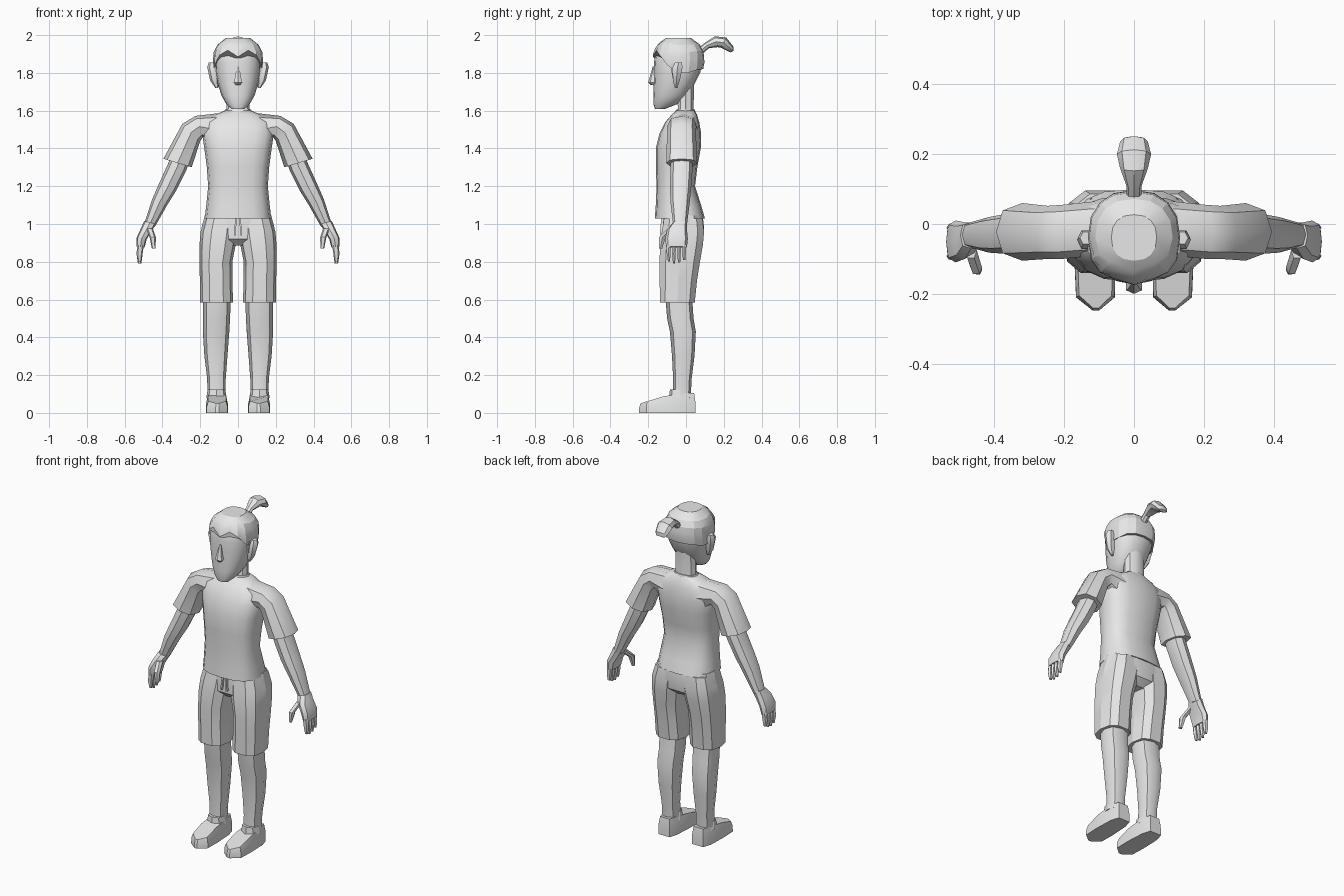
import bpy, bmesh, math

skin = bpy.data.materials.new("plain light grey")
skin.diffuse_color = (0.8, 0.8, 0.8, 1)


def finish(name, bm, mirror=False, angle=32):
    bmesh.ops.recalc_face_normals(bm, faces=bm.faces[:])
    me = bpy.data.meshes.new(name)
    bm.to_mesh(me)
    bm.free()
    ob = bpy.data.objects.new(name, me)
    bpy.context.collection.objects.link(ob)
    me.materials.append(skin)
    if mirror:
        ob.modifiers.new("mirror", 'MIRROR')
    bpy.ops.object.select_all(action='DESELECT')
    ob.select_set(True)
    bpy.context.view_layer.objects.active = ob
    bpy.ops.object.shade_smooth_by_angle(angle=math.radians(angle))
    return ob


def skin_rings(bm, rings):
    rows = [[bm.verts.new(p) for p in r] for r in rings]
    n = len(rows[0])
    for a, b in zip(rows, rows[1:]):
        for i in range(n):
            j = (i + 1) % n
            bm.faces.new((a[i], a[j], b[j], b[i]))
    bm.faces.new(rows[0][::-1])
    bm.faces.new(rows[-1])


def ring(sec, n, power, turn=0.0):
    """Rounded section between two (x, z) side points and two y limits."""
    xa, za, xb, zb, y0, y1 = sec
    pts = []
    for i in range(n):
        t = 2 * math.pi * (i + turn) / n
        c, s = math.cos(t), math.sin(t)
        u = math.copysign(abs(c) ** power, c)
        v = math.copysign(abs(s) ** power, s)
        pts.append(((xa + xb) / 2 + u * (xb - xa) / 2, (y0 + y1) / 2 + v * (y1 - y0) / 2,
                    (za + zb) / 2 + u * (zb - za) / 2))
    return pts


def loft(name, secs, n=8, power=0.8, mirror=False, turn=0.0, angle=32):
    bm = bmesh.new()
    skin_rings(bm, [ring(s, n, power, turn) for s in secs])
    return finish(name, bm, mirror, angle)


def level(z, x0, x1, y0, y1):
    return (x0, z, x1, z, y0, y1)


def wide(z, w, y0, y1):
    return level(z, -w, w, y0, y1)


# Head, neck
HEAD = [(1.61, .035, -.165, -.11), (1.635, .062, -.172, -.045), (1.68, .088, -.172, .01),
        (1.74, .106, -.171, .045), (1.80, .119, -.17, .075), (1.86, .123, -.169, .087),
        (1.91, .118, -.162, .08), (1.95, .093, -.135, .055), (1.972, .055, -.095, .015)]
loft("head", [wide(*s) for s in HEAD], 16, .85)
loft("neck", [wide(1.55, .075, -.065, .05), wide(1.61, .062, -.045, .042),
              wide(1.75, .06, -.05, .045)], 10, .9)


# Hair cap following the head with a shaped hairline
def head_at(z):
    for a, b in zip(HEAD, HEAD[1:]):
        if z <= b[0]:
            t = (z - a[0]) / (b[0] - a[0])
            return [p + t * (q - p) for p, q in zip(a, b)]
    return list(HEAD[-1])


LINE = [1.885, 1.92, 1.895, 1.845, 1.80, 1.80, 1.815, 1.82, 1.82]
bm = bmesh.new()
rings = []
for k in range(6):
    row = []
    for i in range(16):
        off = abs((i - 12 + 8) % 16 - 8)
        z = LINE[off] + (1.972 - LINE[off]) * k / 5
        _, w, y0, y1 = head_at(z)
        p = ring(wide(z, w + .01, y0 - .01, y1 + .012), 16, .85)[i]
        row.append((p[0], p[1], z + .012 * k / 5))
    rings.append(row)
skin_rings(bm, rings)
finish("hair", bm, angle=20)

# Ponytail curving up and back
bm = bmesh.new()
tail = [(.065, 1.905, .022, .02, 40), (.11, 1.945, .022, .018, 40), (.16, 1.965, .04, .03, 15),
        (.20, 1.96, .049, .03, -25), (.235, 1.928, .04, .02, -55), (.244, 1.912, .028, .008, -60)]
rings = []
for y, z, w, h, a in tail:
    a = math.radians(a)
    rings.append([(w * math.cos(t), y - h * math.sin(t) * math.sin(a),
                   z + h * math.sin(t) * math.cos(a))
                  for t in [2 * math.pi * i / 8 for i in range(8)]])
skin_rings(bm, rings)
finish("ponytail", bm)

# Ears, sideburns, nose
loft("ear", [level(1.72, .105, .12, -.06, -.045), level(1.76, .10, .148, -.072, -.03),
             level(1.83, .11, .163, -.075, -.015), level(1.855, .115, .155, -.06, -.02)],
     6, .9, True)
loft("sideburn", [level(1.77, .105, .122, -.075, -.05), level(1.85, .11, .136, -.09, -.04)],
     4, 1, True, .5)
loft("nose", [wide(1.735, .012, -.185, -.16), wide(1.75, .026, -.2, -.155),
              wide(1.775, .018, -.193, -.155), wide(1.835, .008, -.176, -.155)], 6, .9, turn=.5)

# Shirt body, sleeves and collar
loft("shirt_body", [wide(1.03, .176, -.165, .10), wide(1.10, .168, -.16, .08),
                    wide(1.20, .158, -.156, .048), wide(1.30, .165, -.16, .06),
                    wide(1.40, .178, -.16, .078), wide(1.48, .19, -.14, .08),
                    wide(1.54, .18, -.11, .07), wide(1.58, .12, -.075, .058),
                    wide(1.60, .07, -.052, .046)], 16, .75, angle=40)
loft("sleeve", [(.13, 1.41, .09, 1.588, -.09, .065), (.185, 1.46, .225, 1.572, -.10, .055),
                (.20, 1.44, .295, 1.53, -.10, .052), (.245, 1.30, .395, 1.345, -.105, .06)],
     8, .85, True, angle=40)
loft("collar", [wide(1.575, .085, -.07, .055), wide(1.607, .068, -.05, .047)], 12, .9)

# Arm, palm, fingers and thumb
loft("arm", [(.24, 1.38, .34, 1.40, -.08, .035), (.275, 1.28, .37, 1.32, -.082, .035),
             (.325, 1.18, .42, 1.21, -.085, .028), (.375, 1.10, .455, 1.13, -.082, .02),
             (.44, .985, .495, 1.005, -.068, .005)], 8, .9, True, angle=40)
loft("palm", [(.436, 1.0, .497, 1.015, -.07, .005), (.455, .965, .515, .975, -.10, .005),
              (.483, .92, .538, .925, -.11, .01), (.495, .875, .538, .88, -.105, .005)],
     8, .7, True)
for i in range(4):
    y = -.09 + .027 * i
    tip = .79 + .008 * abs(i - 1.2) ** 1.5
    loft(f"finger_{i + 1}", [level(.89, .498, .534, y - .014, y + .012),
                             level(.84, .505, .537, y - .013, y + .009),
                             level(tip, .512, .53, y - .006, y + .006)], 6, .8, True)
loft("thumb", [level(.975, .45, .485, -.10, -.05), level(.93, .435, .468, -.145, -.105),
               level(.87, .436, .456, -.145, -.125)], 6, .8, True)

# Shorts: hips, legs and drawstring
loft("shorts_hips", [wide(.885, .10, -.09, .05), wide(.92, .19, -.125, .09),
                     wide(.98, .193, -.125, .098), wide(1.045, .176, -.12, .09)],
     14, .75, angle=20)
loft("shorts_leg", [level(.585, .026, .201, -.142, .05), level(.70, .03, .202, -.143, .062),
                    level(.80, .03, .204, -.144, .078), level(.89, .012, .204, -.142, .094),
                    level(.96, .0, .198, -.132, .10), level(1.03, .0, .178, -.12, .09)],
     10, .75, True, angle=20)
loft("drawstring", [level(.94, .012, .024, -.142, -.12), level(1.03, .004, .016, -.135, -.11)],
     4, 1, True, .5)

# Legs and ankle cuffs
loft("leg", [level(.08, .065, .162, -.07, .025), level(.18, .065, .163, -.068, .03),
             level(.30, .056, .178, -.074, .045), level(.43, .046, .186, -.085, .052),
             level(.50, .042, .184, -.10, .04), level(.62, .038, .184, -.11, .032)],
     8, .85, True, angle=40)
loft("shoe_cuff", [level(.08, .06, .168, -.09, .035), level(.125, .068, .16, -.085, .01)],
     8, .8, True)

# Shoe: plan outline with a sloping top
plan = [(.075, .05), (.15, .05), (.166, .0), (.17, -.12), (.166, -.21), (.118, -.248),
        (.1, -.248), (.055, -.21), (.053, -.12), (.06, .0)]
bm = bmesh.new()
rings = []
for k, inset in ((0, 1), (.55, .99), (1, .84)):
    rings.append([(.111 + (x - .111) * inset, -.1 + (y + .1) * (1 - (1 - inset) * .3),
                   k * (.105 if y > -.06 else .105 - .055 * (-.06 - y) / .19))
                  for x, y in plan])
skin_rings(bm, rings)
finish("shoe", bm, True)
